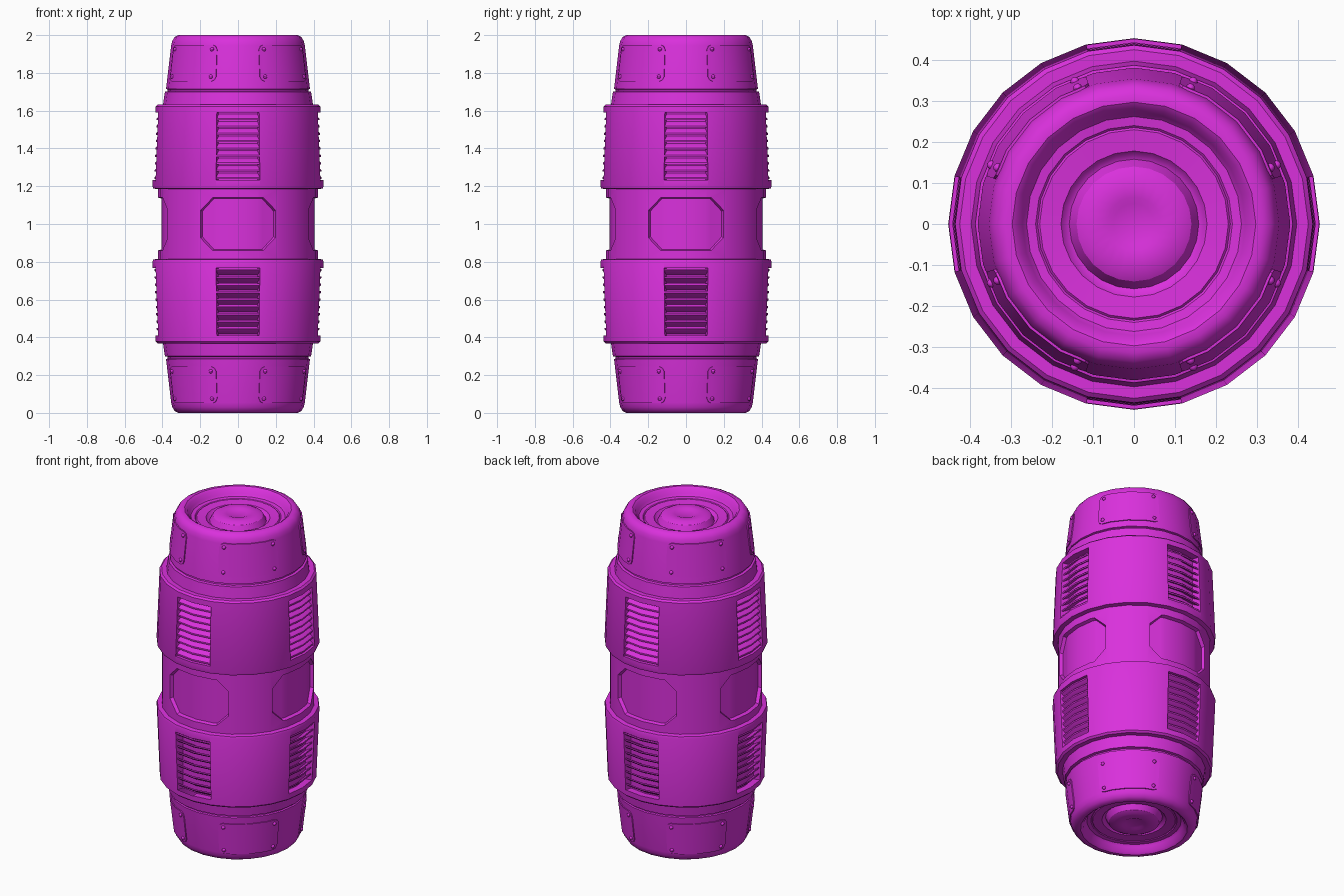
import bpy, bmesh
from math import sin, cos, radians
from mathutils import Matrix

if "Cube" in bpy.data.objects:
    bpy.data.objects.remove(bpy.data.objects["Cube"])

SIDES = 24
STEP = 360 / SIDES
mat = bpy.data.materials.new("magenta_paint")
mat.diffuse_color = (0.7, 0.03, 0.72, 1)
mat.use_nodes = True
mat.node_tree.nodes["Principled BSDF"].inputs["Base Color"].default_value = mat.diffuse_color


def point(r, angle, z):
    """Point on the faceted barrel; angle in degrees from +x."""
    d = (angle + 1e-6) % STEP - STEP / 2
    r *= cos(radians(STEP / 2)) / cos(radians(d))
    return (r * cos(radians(angle)), r * sin(radians(angle)), z)


def sweep(bm, mid, cols, s=1):
    """Closed solid through sections [(angle, [(r, z), ...])], s=-1 flips it about z=1."""
    rings = [[bm.verts.new(point(r, mid + a, 1 + s * (z - 1))) for r, z in sec]
             for a, sec in cols]
    n = len(rings[0])
    for p, q in zip(rings, rings[1:]):
        for i in range(n):
            j = (i + 1) % n
            bm.faces.new((p[i], p[j], q[j], q[i]))
    bm.faces.new(rings[0])
    bm.faces.new(rings[-1])


def finish(bm, name, smooth=True):
    bmesh.ops.recalc_face_normals(bm, faces=bm.faces)
    me = bpy.data.meshes.new(name)
    bm.to_mesh(me)
    bm.free()
    me.materials.append(mat)
    ob = bpy.data.objects.new(name, me)
    bpy.context.collection.objects.link(ob)
    if smooth:
        shade(ob)
    return ob


def activate(ob):
    bpy.ops.object.select_all(action='DESELECT')
    ob.select_set(True)
    bpy.context.view_layer.objects.active = ob


def shade(ob):
    activate(ob)
    bpy.ops.object.shade_smooth_by_angle(angle=radians(32))


# Barrel body: upper half profile, mirrored to the lower half
half = [(0.05, 1.968), (0.065, 1.975), (0.115, 1.975), (0.14, 1.962),
        (0.152, 1.94), (0.158, 1.928), (0.168, 1.932), (0.178, 1.945),
        (0.23, 1.95), (0.235, 1.945), (0.24, 1.95), (0.262, 1.953),
        (0.272, 1.965), (0.283, 1.99), (0.297, 2.0), (0.315, 2.0),
        (0.335, 1.99), (0.348, 1.97), (0.354, 1.945), (0.381, 1.715),
        (0.372, 1.712), (0.372, 1.703), (0.387, 1.70), (0.397, 1.632),
        (0.425, 1.632), (0.436, 1.622), (0.453, 1.2), (0.449, 1.188),
        (0.424, 1.184)]
profile = half + [(r, 2 - z) for r, z in reversed(half)]
bm = bmesh.new()
rings = [[bm.verts.new(point(r, i * STEP, z)) for i in range(SIDES)] for r, z in profile]
for p, q in zip(rings, rings[1:]):
    for i in range(SIDES):
        j = (i + 1) % SIDES
        bm.faces.new((p[i], p[j], q[j], q[i]))
bm.faces.new(rings[0])
bm.faces.new(rings[-1])
body = finish(bm, "barrel_body", False)

# Cutters for the vent openings and the tapered octagonal recesses
bm = bmesh.new()
VENT = 14.9
for mid in (0, 90, 180, 270):
    for s in (1, -1):
        box = [(0.398, 1.232), (0.398, 1.59), (0.5, 1.59), (0.5, 1.232)]
        sweep(bm, mid, [(a, box) for a in (-VENT, 0, VENT)], s)
    # Outer face is wider than the floor
    bm2_cols = []
    for a, h in ((-28, 0.075), (-18.5, 0.142), (-15, 0.142), (0, 0.142),
                 (15, 0.142), (18.5, 0.142), (28, 0.075)):
        bm2_cols.append((a, [(0.404, 1 - h + 0.008), (0.404, 1 + h - 0.008),
                             (0.43, 1 + h), (0.43, 1 - h)]))
    start = len(bm.verts)
    sweep(bm, mid, bm2_cols)
cutter = finish(bm, "recess_cutter", False)
cutter.hide_render = True
mod = body.modifiers.new("recesses", 'BOOLEAN')
mod.operation = 'DIFFERENCE'
mod.solver = 'EXACT'
mod.object = cutter
activate(body)
bpy.ops.object.modifier_apply(modifier=mod.name)
bpy.data.objects.remove(cutter)
shade(body)

for s, half_name in ((1, "upper"), (-1, "lower")):
    # Louvre slats
    bm = bmesh.new()
    for mid in (0, 90, 180, 270):
        for k in range(9):
            z = 1.238 + k * 0.039
            ro = 0.443 - (z - 1.238) * 0.04
            sec = [(ro, z), (ro, z + 0.009), (ro - 0.012, z + 0.02),
                   (0.396, z + 0.034), (0.396, z + 0.024)]
            sweep(bm, mid, [(a, sec) for a in (-15, 0, 15)], s)
    finish(bm, half_name + "_vent_slats")

    # Raised cap plates with rounded corners
    bm = bmesh.new()
    cap_r = lambda z: 0.381 - (z - 1.715) * 0.117
    for mid in (45, 135, 225, 315):
        cols = []
        for a, inset in ((-27, 0.025), (-25.5, 0.007), (-23, 0), (-15, 0), (0, 0),
                         (15, 0), (23, 0), (25.5, 0.007), (27, 0.025)):
            lo, hi = 1.755 + inset, 1.948 - inset
            cols.append((a, [(cap_r(lo) - 0.004, lo), (cap_r(hi) - 0.004, hi),
                             (cap_r(hi) + 0.006, hi), (cap_r(lo) + 0.006, lo)]))
        sweep(bm, mid, cols, s)
    finish(bm, half_name + "_cap_plates")

    # Rivets at the plate corners
    bm = bmesh.new()
    for mid in (45, 135, 225, 315):
        for a in (-22.5, 22.5):
            for z in (1.78, 1.925):
                pos = point(cap_r(z) + 0.006, mid + a, 1 + s * (z - 1))
                bmesh.ops.create_uvsphere(bm, u_segments=10, v_segments=6, radius=0.011,
                                          matrix=Matrix.Translation(pos))
    finish(bm, half_name + "_rivets")
